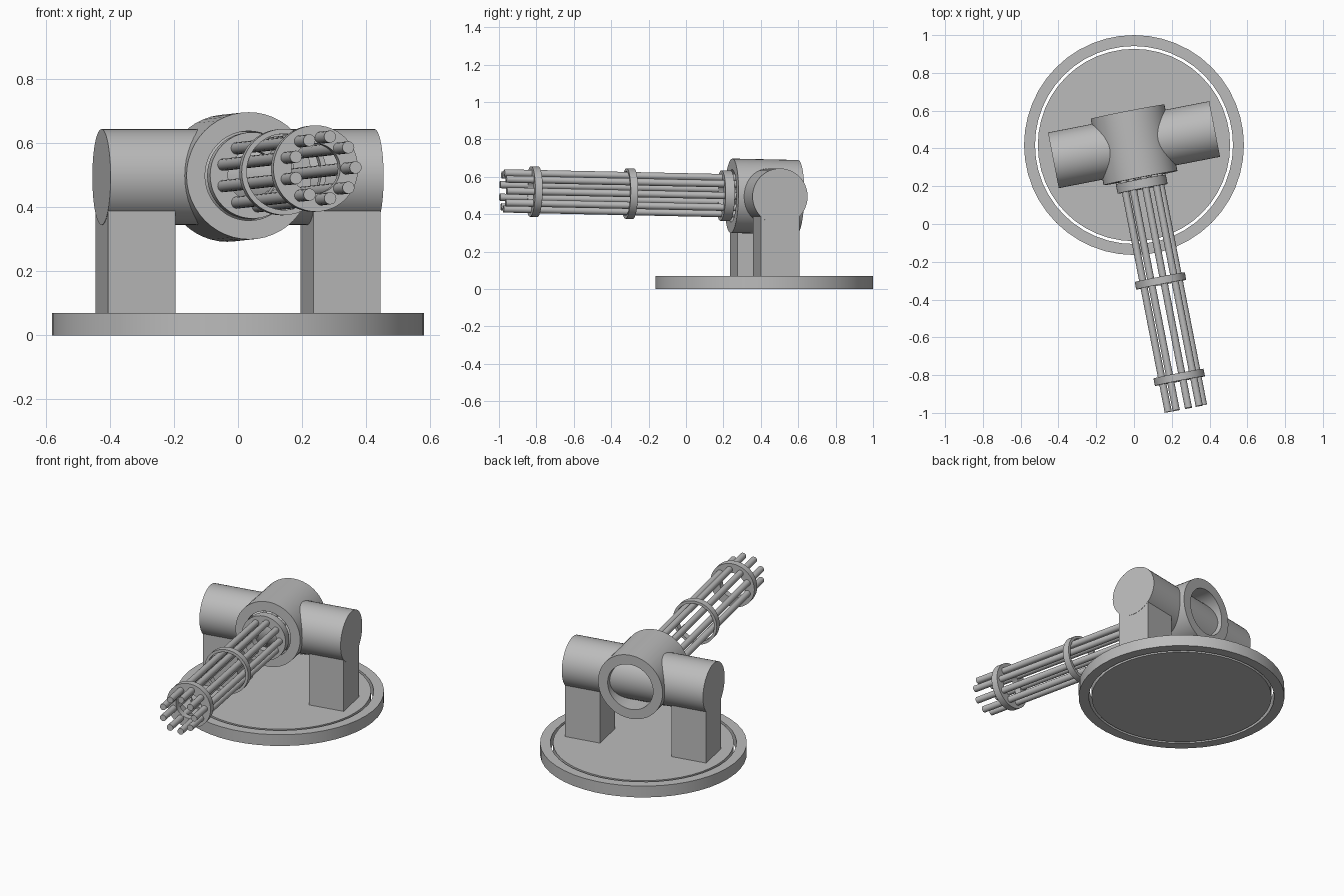
import bpy, bmesh, math
from mathutils import Matrix, Vector

if "Cube" in bpy.data.objects:
    bpy.data.objects.remove(bpy.data.objects["Cube"])

grey = bpy.data.materials.new("light_grey_metal")
grey.diffuse_color = (0.5, 0.5, 0.5, 1)
grey.use_nodes = True
grey.node_tree.nodes["Principled BSDF"].inputs["Base Color"].default_value = grey.diffuse_color

BASE = Matrix.Translation((0, 0.418, 0))
YAW = Matrix.Translation((0, 0.42, 0.495)) @ Matrix.Rotation(math.radians(11), 4, 'Z')
# gun frame: local z runs forward along the barrels
GUN = YAW @ Matrix.Rotation(math.radians(-1.2), 4, 'X') @ Matrix.Rotation(math.radians(90), 4, 'X')
SIDE = YAW @ Matrix.Rotation(math.radians(90), 4, 'Y')


def finish(name, bm, matrix):
    bmesh.ops.transform(bm, matrix=matrix, verts=bm.verts)
    bmesh.ops.recalc_face_normals(bm, faces=bm.faces)
    me = bpy.data.meshes.new(name)
    bm.to_mesh(me)
    bm.free()
    me.materials.append(grey)
    ob = bpy.data.objects.new(name, me)
    bpy.context.collection.objects.link(ob)
    bpy.ops.object.select_all(action='DESELECT')
    ob.select_set(True)
    bpy.context.view_layer.objects.active = ob
    bpy.ops.object.shade_smooth_by_angle(angle=math.radians(35))
    return ob


def cylinder(name, r, z0, z1, matrix, n=48):
    bm = bmesh.new()
    bmesh.ops.create_cone(bm, cap_ends=True, segments=n, radius1=r, radius2=r,
                          depth=z1 - z0, matrix=Matrix.Translation((0, 0, (z0 + z1) / 2)))
    return finish(name, bm, matrix)


def tube(name, r_out, r_in, z0, z1, matrix, n=48):
    bm = bmesh.new()
    loops = []
    for r, z in ((r_out, z0), (r_out, z1), (r_in, z1), (r_in, z0)):
        loops.append([bm.verts.new((r * math.cos(2 * math.pi * i / n),
                                    r * math.sin(2 * math.pi * i / n), z)) for i in range(n)])
    for k in range(4):
        a, b = loops[k], loops[(k + 1) % 4]
        for i in range(n):
            j = (i + 1) % n
            bm.faces.new((a[i], a[j], b[j], b[i]))
    return finish(name, bm, matrix)


def box(name, lo, hi, matrix):
    lo, hi = Vector(lo), Vector(hi)
    bm = bmesh.new()
    bmesh.ops.create_cube(bm, size=1, matrix=Matrix.Translation((lo + hi) / 2)
                          @ Matrix.Diagonal((*(hi - lo), 1)))
    return finish(name, bm, matrix)


# base: fixed ring with a turntable inside
tube("base_ring", 0.582, 0.524, 0, 0.07, BASE)
cylinder("turntable", 0.509, 0, 0.07, BASE)

# two posts carrying the cross axle
for side, x0, x1 in (("left", -0.434, -0.22), ("right", 0.22, 0.434)):
    box(side + "_post", (x0, -0.105, -0.43), (x1, 0.105, -0.09), YAW)
cylinder("cross_axle", 0.15, -0.435, 0.435, SIDE)

# hollow gun housing
tube("housing", 0.199, 0.14, -0.178, 0.18, GUN)

# nine barrels and the clamps that hold them
for i in range(9):
    a = math.radians(40 * i)
    cylinder("barrel_%d" % (i + 1), 0.019, 0.08, 1.424,
             GUN @ Matrix.Translation((0.098 * math.cos(a), 0.098 * math.sin(a), 0)), 20)
tube("rear_clamp", 0.135, 0.078, 0.188, 0.238, GUN)
tube("middle_clamp", 0.135, 0.119, 0.715, 0.755, GUN)
tube("front_clamp", 0.135, 0.078, 1.235, 1.275, GUN)
